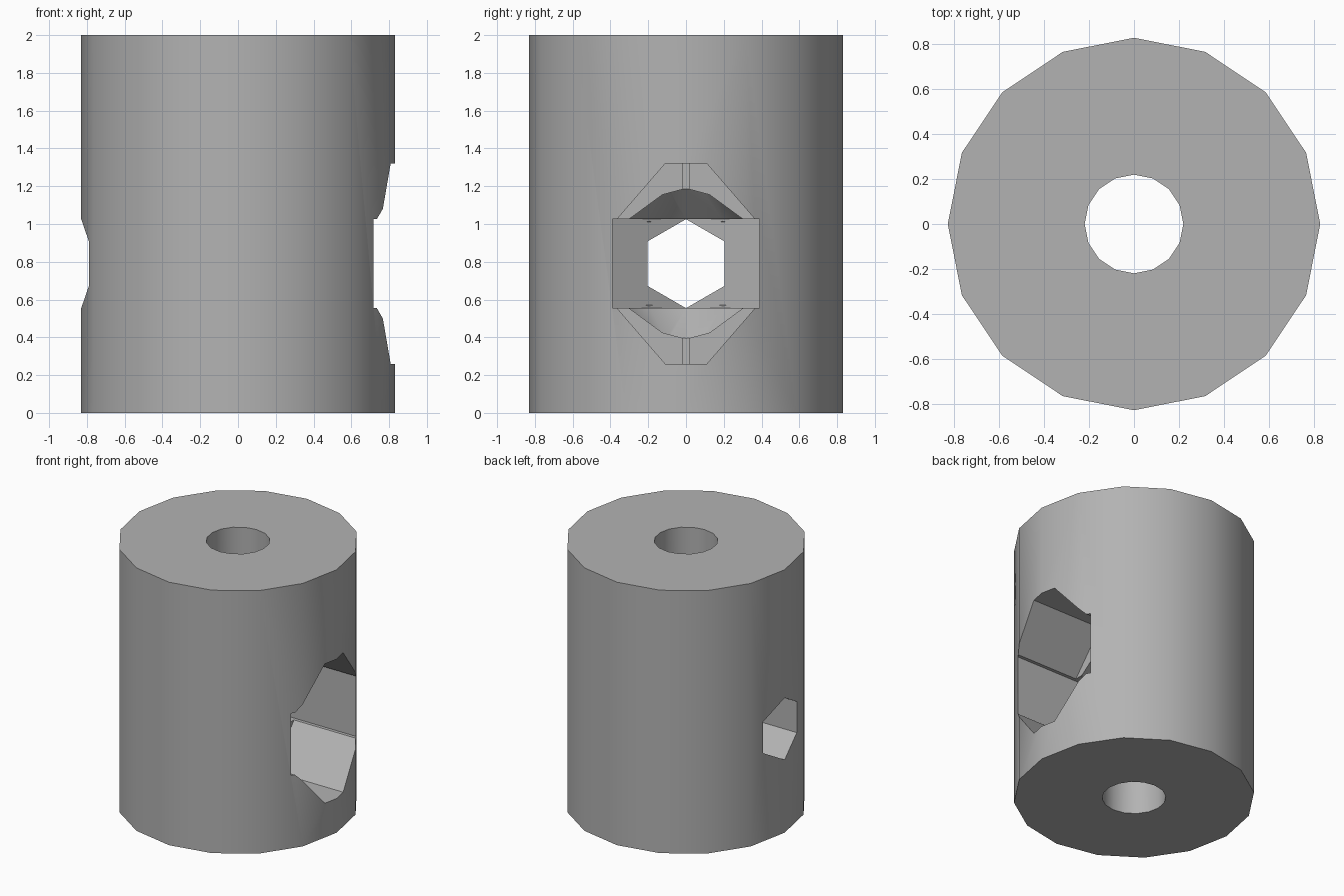
import bpy, bmesh, math
from mathutils import Vector

cube = bpy.data.objects.get("Cube")
if cube:
    bpy.data.objects.remove(cube, do_unlink=True)

MID = 0.79      # height of the cross hole
HALF = 0.236    # half height of the slot

grey = bpy.data.materials.new("plain grey")
grey.use_nodes = True
COLOUR = (0.45, 0.45, 0.45, 1)
grey.diffuse_color = COLOUR
grey.node_tree.nodes["Principled BSDF"].inputs["Base Color"].default_value = COLOUR


def ring(sides, radius):
    """Regular polygon with its first corner on the second axis."""
    return [(radius * math.sin(math.tau * i / sides),
             radius * math.cos(math.tau * i / sides)) for i in range(sides)]


def loft(name, start, end, low, high, axis="z"):
    """Solid between two matching profiles along z (profile xy) or x (profile yz)."""
    def place(p, t):
        return Vector((p[0], p[1], t)) if axis == "z" else Vector((t, p[0], p[1] + MID))
    bm = bmesh.new()
    a = [bm.verts.new(place(p, low)) for p in start]
    b = [bm.verts.new(place(p, high)) for p in end]
    bm.faces.new(a)
    bm.faces.new(b)
    for i in range(len(a)):
        j = (i + 1) % len(a)
        bm.faces.new((a[i], a[j], b[j], b[i]))
    bmesh.ops.recalc_face_normals(bm, faces=bm.faces)
    mesh = bpy.data.meshes.new(name)
    bm.to_mesh(mesh)
    bm.free()
    mesh.materials.append(grey)
    ob = bpy.data.objects.new(name, mesh)
    bpy.context.collection.objects.link(ob)
    return ob


body = loft("barrel_body", ring(16, 0.83), ring(16, 0.83), 0, 2)

# Nut slot: half hexagon at the back, open towards +x
slot = [(-0.45, 0), (-0.225, -0.39), (1, -0.39), (1, 0.39), (-0.225, 0.39)]
# Tall bevelled pocket in the +x side
pocket = [(0.11, 0.53), (0.37, 0.23), (0.37, -0.23), (0.11, -0.53),
          (-0.11, -0.53), (-0.37, -0.23), (-0.37, 0.23), (-0.11, 0.53)]
hexagon = ring(6, HALF - 0.0005)

cutters = [
    loft("bore_cutter", ring(16, 0.22), ring(16, 0.22), -0.1, 2.1),
    loft("slot_cutter", slot, slot, MID - HALF, MID + HALF),
    loft("pocket_cutter", pocket, pocket, 0.2165, 1, "x"),
    loft("cross_hole_cutter", hexagon, hexagon, -1, 0, "x"),
]
# Tapers from the slot into the bore, above and below
for name, side in (("upper", 1), ("lower", -1)):
    cutters.append(loft(name + "_taper_cutter", ring(12, 0.395), ring(12, 0.205),
                        MID + side * 0.22, MID + side * 0.41))

bpy.context.view_layer.objects.active = body
for cutter in cutters:
    mod = body.modifiers.new(cutter.name, "BOOLEAN")
    mod.operation = "DIFFERENCE"
    mod.solver = "EXACT"
    mod.object = cutter
    bpy.ops.object.modifier_apply(modifier=mod.name)
    bpy.data.objects.remove(cutter, do_unlink=True)

bpy.ops.object.select_all(action="DESELECT")
body.select_set(True)
bpy.ops.object.shade_smooth_by_angle(angle=math.radians(29))
